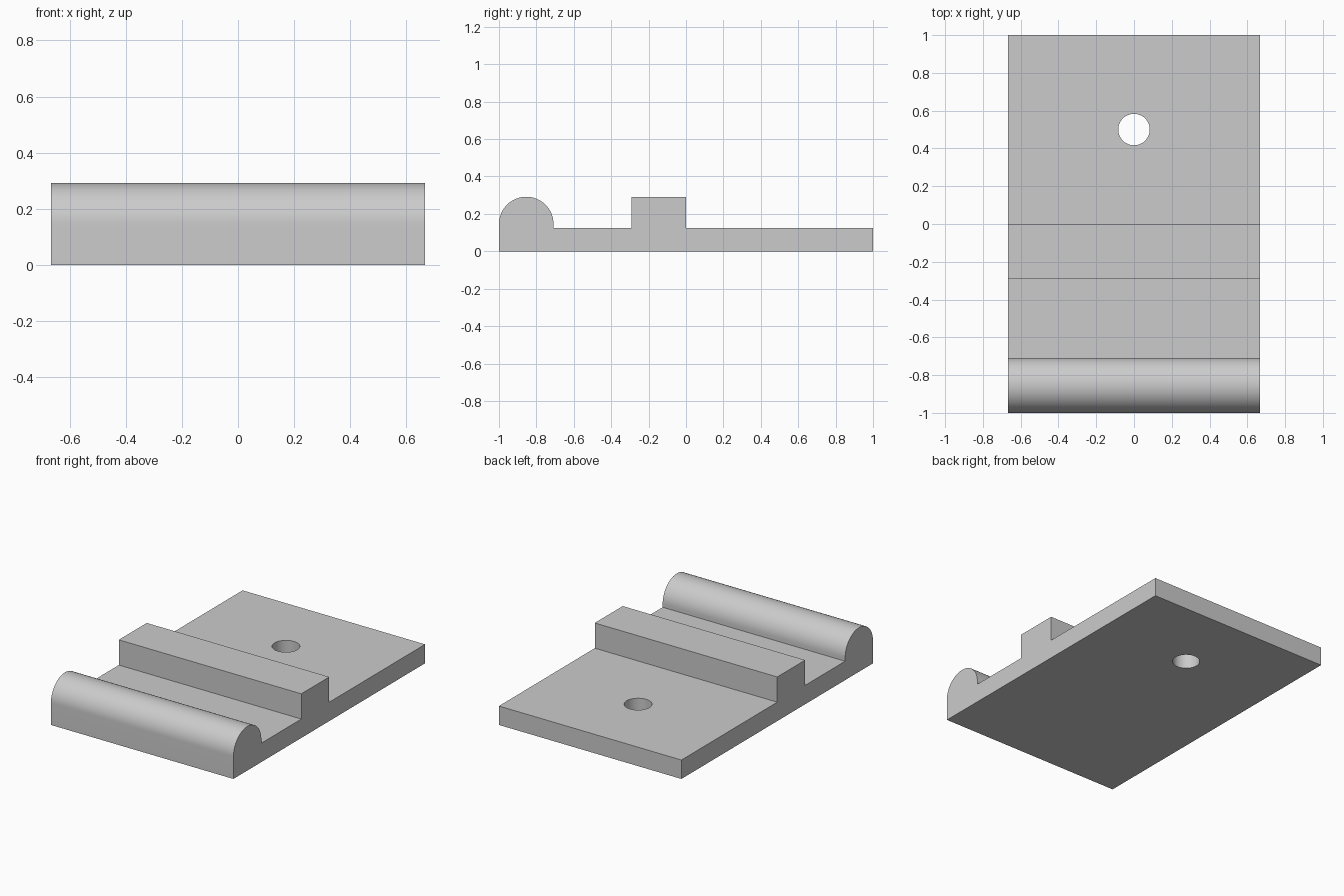
import bpy
import bmesh
from math import pi, sin, cos, radians

cube = bpy.data.objects.get("Cube")
if cube:
    bpy.data.objects.remove(cube, do_unlink=True)

U = 1 / 24                      # design unit
HALF_WIDTH = 16 * U
PLATE, TOP, R = 3 * U, 7 * U, 3.5 * U

grey = bpy.data.materials.new("light_grey")
grey.use_nodes = True
colour = (0.6, 0.6, 0.6, 1)
grey.diffuse_color = colour
grey.node_tree.nodes["Principled BSDF"].inputs["Base Color"].default_value = colour

# Side profile (y, z): plate, square rib and rounded front lip
profile = [(-1, 0), (1, 0), (1, PLATE), (0, PLATE), (0, TOP),
           (-TOP, TOP), (-TOP, PLATE), (-1 + 2 * R, PLATE)]
STEPS = 40
profile += [(-1 + R + R * cos(pi * i / STEPS), R + R * sin(pi * i / STEPS))
            for i in range(STEPS + 1)]

# Extrude the profile across the width
bm = bmesh.new()
side = bm.faces.new([bm.verts.new((-HALF_WIDTH, y, z)) for y, z in profile])
swept = bmesh.ops.extrude_face_region(bm, geom=[side])["geom"]
bmesh.ops.translate(bm, vec=(2 * HALF_WIDTH, 0, 0),
                    verts=[g for g in swept if isinstance(g, bmesh.types.BMVert)])
bmesh.ops.recalc_face_normals(bm, faces=bm.faces)
mesh = bpy.data.meshes.new("clamp_plate")
bm.to_mesh(mesh)
bm.free()
plate = bpy.data.objects.new("clamp_plate", mesh)
bpy.context.collection.objects.link(plate)
mesh.materials.append(grey)

# Bolt hole
bpy.ops.mesh.primitive_cylinder_add(vertices=48, radius=2 * U, depth=1,
                                    location=(0, 0.5, 0))
cutter = bpy.context.object
cutter.name = "hole_cutter"
cutter.hide_render = True
cutter.data.materials.append(grey)
hole = plate.modifiers.new("bolt_hole", 'BOOLEAN')
hole.operation = 'DIFFERENCE'
hole.solver = 'EXACT'
hole.object = cutter

bpy.ops.object.select_all(action='DESELECT')
plate.select_set(True)
bpy.context.view_layer.objects.active = plate
bpy.ops.object.modifier_apply(modifier=hole.name)
bpy.data.objects.remove(cutter, do_unlink=True)
bpy.ops.object.shade_smooth_by_angle(angle=radians(30))
